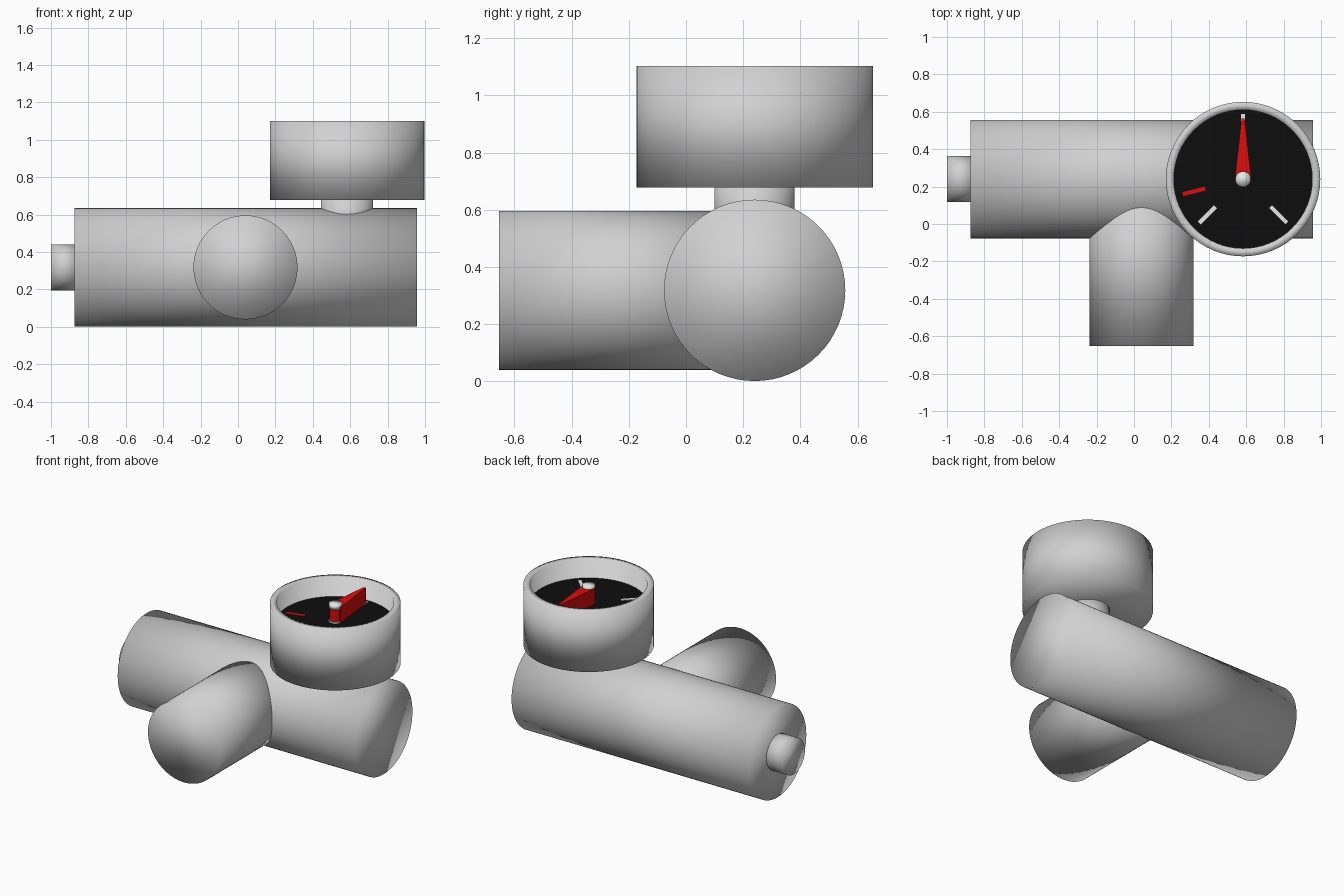
import bpy, bmesh, math
from mathutils import Vector, Matrix

if "Cube" in bpy.data.objects:
    bpy.data.objects.remove(bpy.data.objects["Cube"])


def material(name, rgb):
    m = bpy.data.materials.new(name)
    m.diffuse_color = (*rgb, 1)
    m.use_nodes = True
    m.node_tree.nodes["Principled BSDF"].inputs["Base Color"].default_value = m.diffuse_color
    return m


GREY = material("light_grey_metal", (0.64, 0.64, 0.64))
WHITE = material("white_paint", (0.8, 0.8, 0.8))
BLACK = material("black_dial", (0.004, 0.004, 0.004))
RED = material("red_paint", (0.7, 0.004, 0.004))

CX, CY = 0.583, 0.24        # gauge axis
PIPE_Z = 0.318              # pipe centre line
DIAL_Z = 0.97


def finish(name, bm, mat, smooth=False):
    bmesh.ops.recalc_face_normals(bm, faces=bm.faces[:])
    mesh = bpy.data.meshes.new(name)
    bm.to_mesh(mesh)
    bm.free()
    mesh.materials.append(mat)
    for p in mesh.polygons:
        p.use_smooth = smooth
    ob = bpy.data.objects.new(name, mesh)
    bpy.context.collection.objects.link(ob)
    return ob


def cylinder(name, start, end, radius, mat, segments=64, smooth=True):
    a, b = Vector(start), Vector(end)
    turn = (b - a).to_track_quat('Z', 'Y').to_matrix().to_4x4()
    bm = bmesh.new()
    bmesh.ops.create_cone(bm, cap_ends=True, segments=segments, radius1=radius,
                          radius2=radius, depth=(b - a).length,
                          matrix=Matrix.Translation((a + b) / 2) @ turn)
    return finish(name, bm, mat, smooth)


def prism(name, outline, z0, z1, mat):
    bm = bmesh.new()
    face = bm.faces.new([bm.verts.new((x, y, z0)) for x, y in outline])
    top = bmesh.ops.extrude_face_region(bm, geom=[face])['geom']
    bmesh.ops.translate(bm, vec=(0, 0, z1 - z0),
                        verts=[v for v in top if isinstance(v, bmesh.types.BMVert)])
    # close the underside if the extrusion consumed it
    edges = [e for e in bm.edges if e.is_boundary]
    if edges:
        bmesh.ops.holes_fill(bm, edges=edges)
    return finish(name, bm, mat)


def lathe(name, profile, mat, segments=64):
    bm = bmesh.new()
    verts = [bm.verts.new((CX + r, CY, z)) for r, z in profile]
    edges = [bm.edges.new(pair) for pair in zip(verts, verts[1:])]
    bmesh.ops.spin(bm, geom=verts + edges, cent=(CX, CY, 0), axis=(0, 0, 1),
                   angle=math.tau, steps=segments)
    bmesh.ops.remove_doubles(bm, verts=bm.verts[:], dist=1e-4)
    return finish(name, bm, mat, True)


# Pipes: main body, side branch, end stub and gauge neck
cylinder("main_pipe", (-0.875, CY, PIPE_Z), (0.957, CY, PIPE_Z), 0.317, GREY)
cylinder("branch_pipe", (0.04, -0.653, PIPE_Z), (0.04, CY, PIPE_Z), 0.278, GREY)
cylinder("end_stub", (-1.0, CY, PIPE_Z), (-0.85, CY, PIPE_Z), 0.123, GREY)
cylinder("gauge_neck", (CX, CY, 0.5), (CX, CY, 0.7), 0.14, GREY)

# Gauge cup with a raised rim, closed by the dial floor
lathe("gauge_case", [(0, 0.678), (0.413, 0.678), (0.413, 1.102),
                     (0.37, 1.102), (0.37, DIAL_Z - 0.01), (0, DIAL_Z - 0.01)], GREY)
cylinder("dial", (CX, CY, DIAL_Z - 0.009), (CX, CY, DIAL_Z), 0.371, BLACK, smooth=False)

# Painted dial marks
for name, angle, inner, outer, mat in (("left_mark", 225, 0.208, 0.332, WHITE),
                                       ("right_mark", 315, 0.208, 0.332, WHITE),
                                       ("top_mark", 90, 0.225, 0.348, WHITE),
                                       ("warning_mark", 194, 0.208, 0.332, RED)):
    d = Vector((math.cos(math.radians(angle)), math.sin(math.radians(angle))))
    n = Vector((-d.y, d.x)) * 0.011
    c = Vector((CX, CY))
    prism(name, [c + d * inner - n, c + d * outer - n, c + d * outer + n, c + d * inner + n],
          DIAL_Z - 0.002, DIAL_Z + 0.004, mat)

# Tall tapered needle with its root and hub cap
prism("needle", [(CX - 0.045, CY - 0.005), (CX + 0.045, CY - 0.005),
                 (CX + 0.008, CY + 0.325), (CX - 0.008, CY + 0.325)],
      DIAL_Z, 1.08, RED)
cylinder("needle_root", (CX, CY, DIAL_Z), (CX, CY, 1.07), 0.037, RED, 32, False)
cylinder("hub_base", (CX, CY, DIAL_Z), (CX, CY, DIAL_Z + 0.01), 0.042, WHITE, 32, False)
cylinder("hub_cap", (CX, CY, 1.065), (CX, CY, 1.098), 0.041, WHITE, 32)
